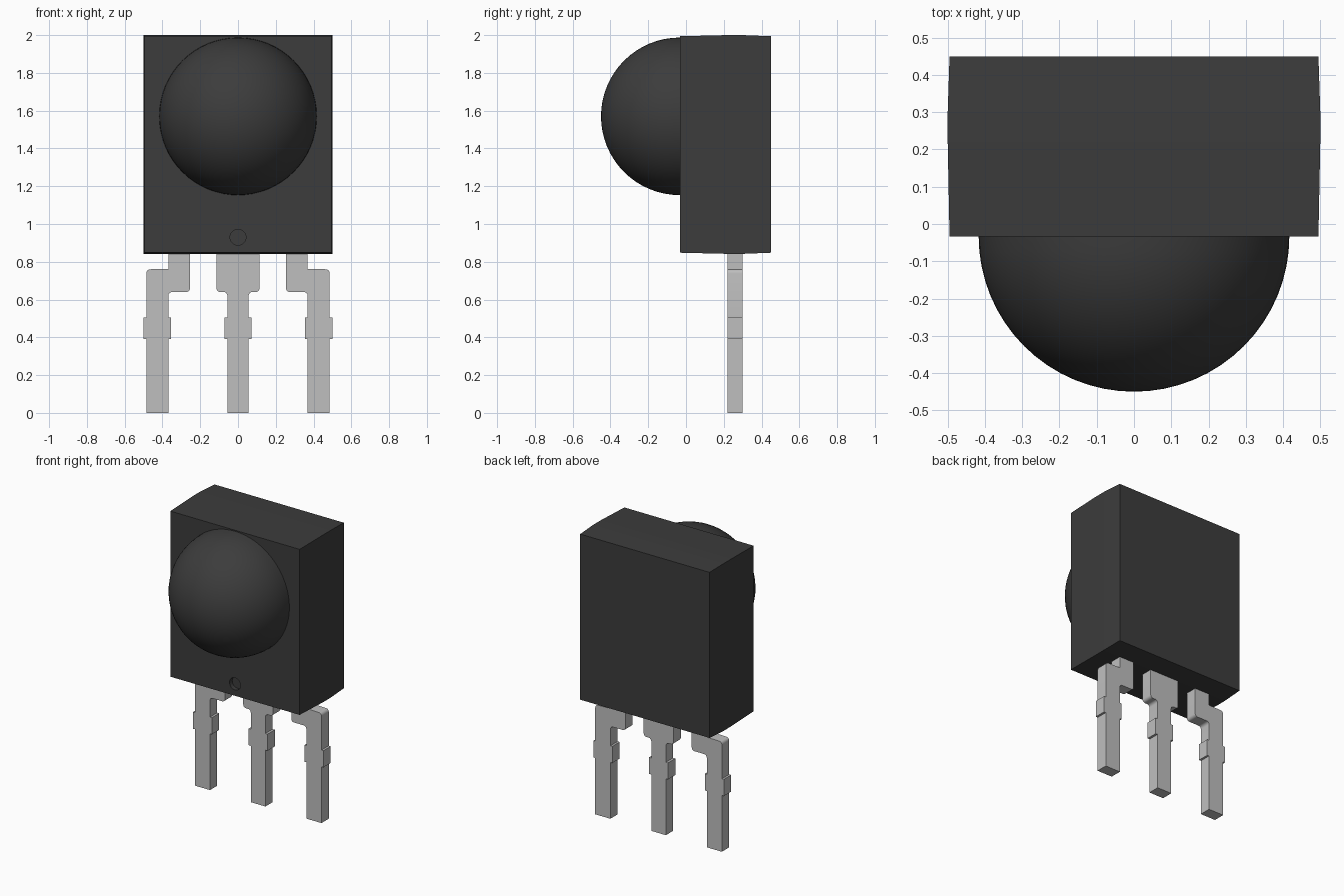
import bpy
import bmesh
from math import pi
from mathutils import Matrix, Vector

cube = bpy.data.objects.get("Cube")
if cube:
    bpy.data.objects.remove(cube, do_unlink=True)


def material(name, value):
    mat = bpy.data.materials.new(name)
    mat.use_nodes = True
    color = (value, value, value, 1)
    mat.diffuse_color = color
    mat.node_tree.nodes["Principled BSDF"].inputs["Base Color"].default_value = color
    return mat


def add_object(name, bm, mat):
    bmesh.ops.recalc_face_normals(bm, faces=bm.faces)
    mesh = bpy.data.meshes.new(name)
    bm.to_mesh(mesh)
    bm.free()
    mesh.materials.append(mat)
    obj = bpy.data.objects.new(name, mesh)
    bpy.context.collection.objects.link(obj)
    return obj


def smooth(obj):
    bpy.ops.object.select_all(action="DESELECT")
    obj.select_set(True)
    bpy.context.view_layer.objects.active = obj
    bpy.ops.object.shade_smooth_by_angle(angle=pi / 6)


black = material("black plastic", 0.045)
silver = material("silver metal", 0.52)

FRONT, BACK = -0.033, 0.45
LEAD_FRONT, LEAD_BACK = 0.22, 0.30

# Moulded housing, drafted outward to a parting band level with the leads
bm = bmesh.new()
sections = [(FRONT, 0.495, 0.573), (LEAD_FRONT, 0.5, 0.579),
            (LEAD_BACK, 0.5, 0.579), (BACK, 0.495, 0.573)]
rings = [[bm.verts.new((sx * w, y, 1.421 + sz * h))
          for sx, sz in ((-1, -1), (1, -1), (1, 1), (-1, 1))]
         for y, w, h in sections]
for a, b in zip(rings, rings[1:]):
    for i in range(4):
        j = (i + 1) % 4
        bm.faces.new((a[i], a[j], b[j], b[i]))
bm.faces.new(rings[0])
bm.faces.new(rings[-1])
housing = add_object("housing", bm, black)

# Round ejector-pin recess in the front face
bm = bmesh.new()
bmesh.ops.create_cone(bm, cap_ends=True, segments=32, radius1=0.042, radius2=0.042, depth=0.06,
                      matrix=Matrix.Translation((0, FRONT, 0.93)) @ Matrix.Rotation(pi / 2, 4, "X"))
cutter = add_object("recess_cutter", bm, black)
cutter.hide_render = True
cutter.hide_set(True)
cut = housing.modifiers.new("recess", "BOOLEAN")
cut.operation = "DIFFERENCE"
cut.object = cutter
bpy.context.view_layer.objects.active = housing
bpy.ops.object.modifier_apply(modifier=cut.name)
bpy.data.objects.remove(cutter, do_unlink=True)

# Hemispherical lens
bm = bmesh.new()
bmesh.ops.create_uvsphere(bm, u_segments=64, v_segments=32, radius=0.417,
                          matrix=Matrix.Rotation(pi / 2, 4, "X"))
bmesh.ops.delete(bm, geom=[v for v in bm.verts if v.co.y > 0.001], context="VERTS")
bmesh.ops.translate(bm, verts=bm.verts, vec=(0, FRONT, 1.57))
lens = add_object("lens", bm, black)
smooth(lens)


# Stamped leads: flat outline, rounded at the bends, then extruded
def lead(name, outline, round_z):
    bm = bmesh.new()
    face = bm.faces.new([bm.verts.new((x, LEAD_FRONT, z)) for x, z in outline])
    bends = [v for v in face.verts if any(abs(v.co.z - z) < 0.001 for z in round_z)]
    bmesh.ops.bevel(bm, geom=bends, offset=0.02, segments=4, profile=0.5, affect="VERTICES")
    ext = bmesh.ops.extrude_face_region(bm, geom=bm.faces[:])
    moved = [g for g in ext["geom"] if isinstance(g, bmesh.types.BMVert)]
    bmesh.ops.translate(bm, verts=moved, vec=Vector((0, LEAD_BACK - LEAD_FRONT, 0)))
    smooth(add_object(name, bm, silver))


TOP, SHELF, BEND = 0.87, 0.76, 0.64
BAND_LOW, BAND_HIGH = 0.39, 0.505


def stem_side(half, band):
    return [(half, 0), (half, BAND_LOW), (band, BAND_LOW), (band, BAND_HIGH), (half, BAND_HIGH)]


# Centre lead is symmetric about x = 0
half_outline = stem_side(0.056, 0.072) + [(0.056, BEND), (0.114, BEND), (0.114, TOP)]
lead("centre_lead", half_outline + [(-x, z) for x, z in reversed(half_outline)], [BEND])

# Outer leads step inward towards the housing
mid = 0.427
outer = [(mid + x, z) for x, z in stem_side(0.058, 0.073)] + [(0.485, SHELF), (0.369, SHELF + 0.002), (0.369, TOP)]
inner = [(mid - x, z) for x, z in stem_side(0.058, 0.073)] + [(0.369, BEND), (0.254, BEND), (0.254, TOP)]
outline = outer + inner[::-1]
for name, side in (("left_lead", 1), ("right_lead", -1)):
    lead(name, [(side * x, z) for x, z in outline], [BEND, SHELF])
